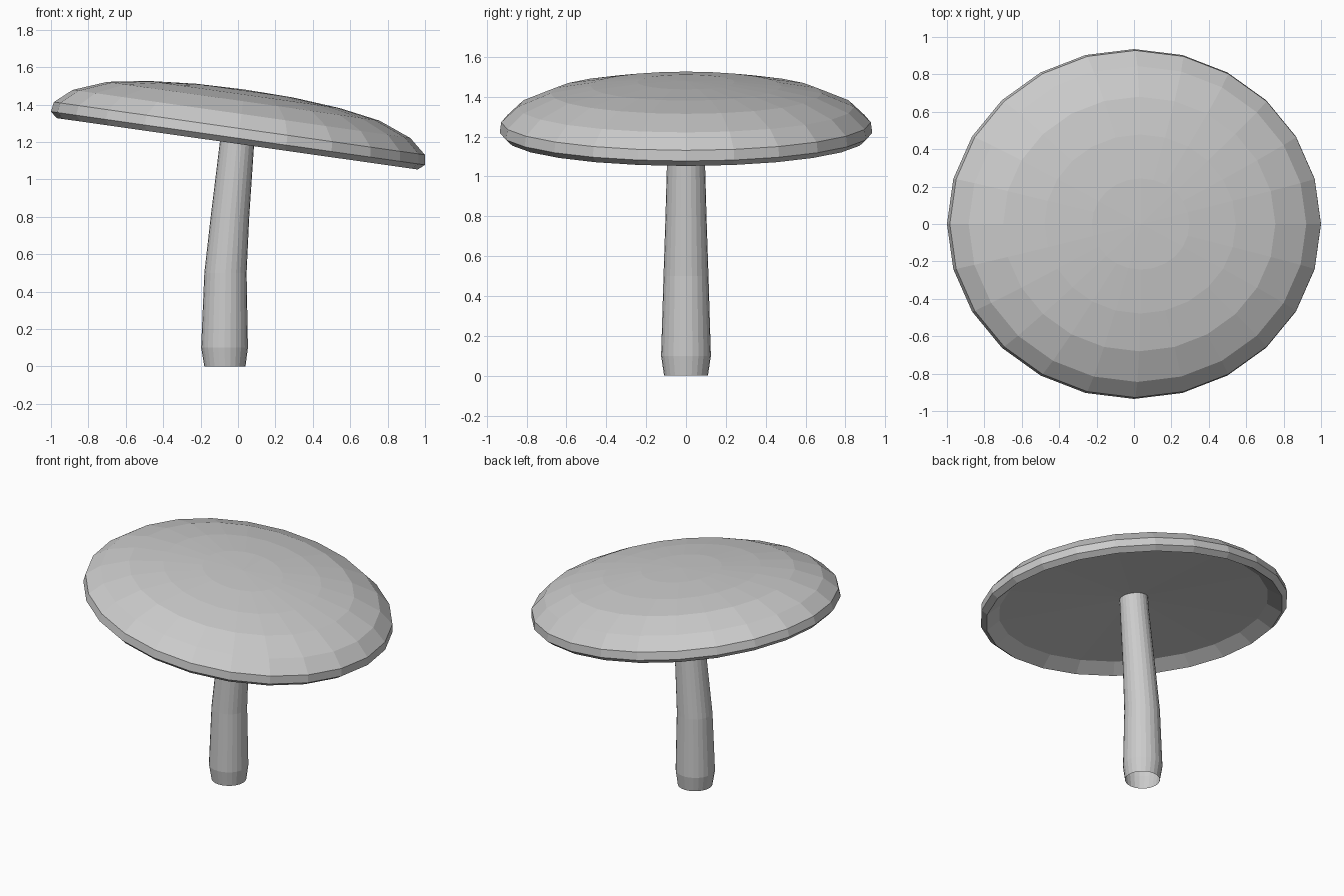
import bpy
import bmesh
from math import sin, cos, tau, radians

cube = bpy.data.objects.get("Cube")
if cube:
    bpy.data.objects.remove(cube)

SIDES = 24


def make_material(name, rgb):
    mat = bpy.data.materials.new(name)
    mat.use_nodes = True
    colour = (*rgb, 1.0)
    mat.diffuse_color = colour
    mat.node_tree.nodes["Principled BSDF"].inputs["Base Color"].default_value = colour
    return mat


def loft(name, rings, mat, y_scale=1.0):
    """Join rings of (centre x, height, radius); a zero radius makes a tip."""
    bm = bmesh.new()
    loops = []
    for cx, z, r in rings:
        count = SIDES if r > 0 else 1
        loops.append([bm.verts.new((cx + r * cos(tau * i / SIDES),
                                    r * y_scale * sin(tau * i / SIDES), z))
                      for i in range(count)])
    for low, high in zip(loops, loops[1:]):
        for i in range(SIDES):
            j = (i + 1) % SIDES
            if len(low) == 1:
                bm.faces.new((low[0], high[j], high[i]))
            elif len(high) == 1:
                bm.faces.new((low[i], low[j], high[0]))
            else:
                bm.faces.new((low[i], low[j], high[j], high[i]))
    mesh = bpy.data.meshes.new(name)
    bm.to_mesh(mesh)
    bm.free()
    mesh.materials.append(mat)
    obj = bpy.data.objects.new(name, mesh)
    bpy.context.collection.objects.link(obj)
    return obj


grey = make_material("plain grey", (0.6, 0.6, 0.6))

# Bent, tapering stem, open at the foot
stem_rings = [(-0.07, 0, 0.11), (-0.072, 0.1, 0.125), (-0.067, 0.5, 0.113),
              (-0.043, 0.8, 0.103), (-0.005, 1.2, 0.092), (0.005, 1.33, 0.09)]
stem = loft("stem", stem_rings, grey)

# Tilted cap: hollow underside, lip, rim and dome, from inside to tip
cap_profile = [(0.08, 0), (0.03, 0.885), (-0.03, 0.975), (0, 1.01), (0.053, 1.002),
               (0.131, 0.912), (0.2, 0.735), (0.236, 0.517), (0.257, 0.263), (0.263, 0)]
cap = loft("cap", [(0, h, r) for h, r in cap_profile], grey, y_scale=0.926)
cap.location = (0, 0, 1.22)
cap.rotation_euler = (0, radians(8.1), 0)
